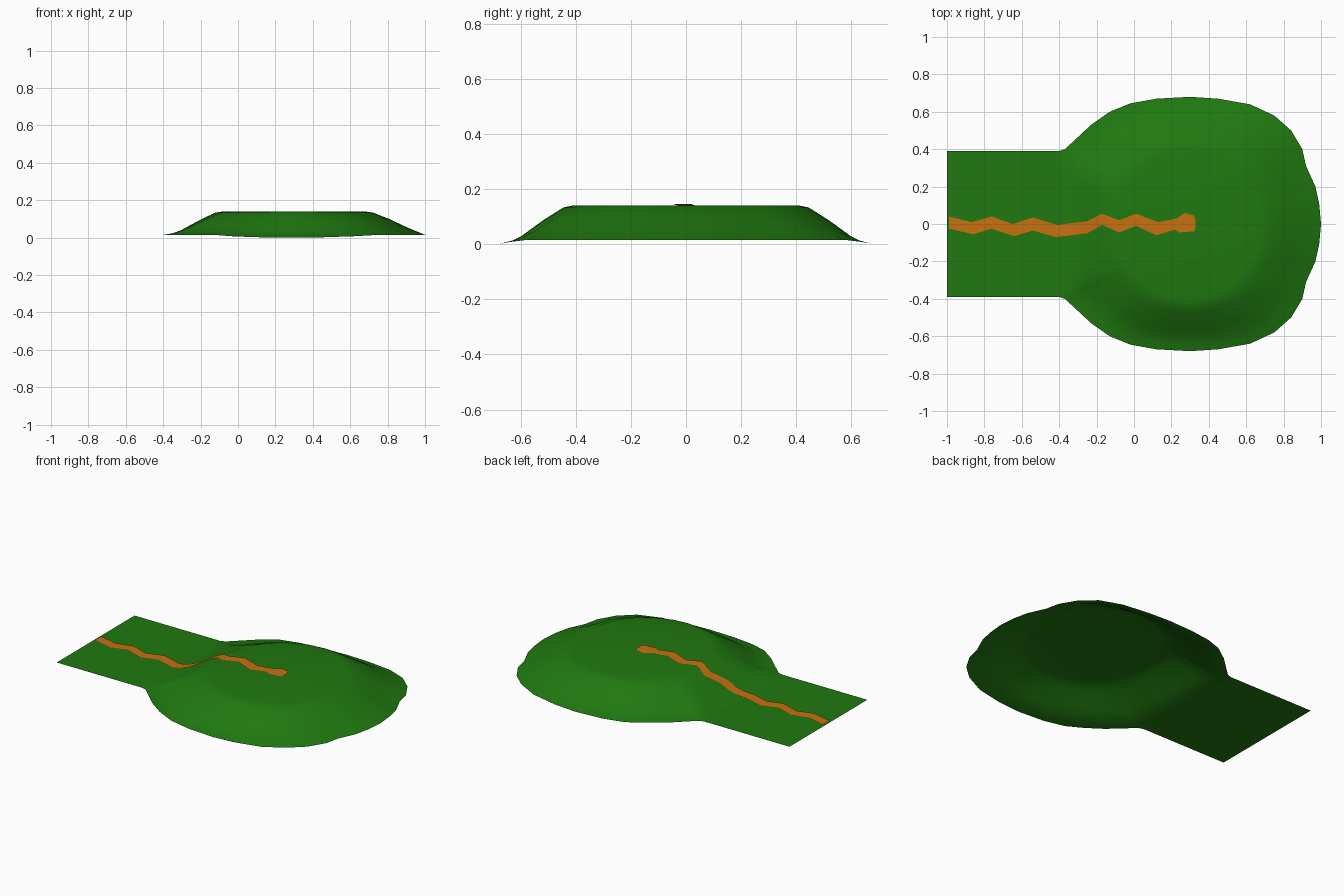
import bpy, math

if "Cube" in bpy.data.objects:
    bpy.data.objects.remove(bpy.data.objects["Cube"])

def material(name, color):
    m = bpy.data.materials.new(name)
    m.diffuse_color = (*color, 1)
    m.use_nodes = True
    m.node_tree.nodes["Principled BSDF"].inputs["Base Color"].default_value = m.diffuse_color
    return m

grass = material("grass", (0.014, 0.19, 0.005))
dirt = material("dirt", (0.58, 0.16, 0.005))

def make(name, verts, faces, mat):
    me = bpy.data.meshes.new(name)
    me.from_pydata(verts, [], faces)
    me.materials.append(mat)
    ob = bpy.data.objects.new(name, me)
    bpy.context.collection.objects.link(ob)
    bpy.context.view_layer.objects.active = ob
    ob.select_set(True)
    bpy.ops.object.shade_smooth_by_angle(angle=math.radians(40))
    ob.select_set(False)
    return ob

def lerp_table(table, x):
    for (x0, y0), (x1, y1) in zip(table, table[1:]):
        if x <= x1:
            return y0 + (y1 - y0) * max(0, (x - x0) / (x1 - x0))
    return table[-1][1]

# Hill: rings from the wavy rim up to an oval plateau
BASE, TOP, CX = 0.015, 0.14, 0.3
half = [(1.0, 0), (0.99, 0.11), (0.97, 0.2), (0.92, 0.31), (0.9, 0.4),
        (0.84, 0.5), (0.75, 0.58), (0.62, 0.64), (0.45, 0.67), (0.3, 0.68),
        (0.12, 0.67), (-0.02, 0.645), (-0.13, 0.6), (-0.23, 0.53),
        (-0.31, 0.455), (-0.37, 0.4), (-0.4, 0.39), (-0.4, 0.26),
        (-0.4, 0.13), (-0.4, 0)]
rim = half + [(x, -y) for x, y in half[-2:0:-1]]
n = len(rim)
steps = [0, 0.15, 0.3, 0.45, 0.6, 0.75, 0.87, 1]
soft = [(0, 0), (0.15, 0.06), (0.3, 0.2), (0.6, 0.62), (0.87, 0.95), (1, 1)]
steep = [(0, 0), (0.3, 0.32), (0.6, 0.68), (0.87, 0.95), (1, 1)]

verts, faces = [], []
for t in steps:
    for x, y in rim:
        a = math.atan2(y, x - CX)
        px, py = CX + 0.38 * math.cos(a), 0.41 * math.sin(a)
        z0 = BASE * min(1, max(0, (0.68 - abs(y)) / 0.08))
        k = max(0, math.cos(a))
        f = lerp_table(soft, t) * (1 - k) + lerp_table(steep, t) * k
        verts.append((x + (px - x) * t, y + (py - y) * t, z0 + (TOP - z0) * f))
for r in range(len(steps) - 1):
    for i in range(n):
        j = (i + 1) % n
        faces.append((r * n + i, r * n + j, (r + 1) * n + j, (r + 1) * n + i))
faces.append(tuple((len(steps) - 1) * n + i for i in range(n)))
make("hill", verts, faces, grass)

# Flat approach strip
make("approach", [(-1, -0.39, BASE), (-0.4, -0.39, BASE), (-0.4, 0.39, BASE),
                  (-1, 0.39, BASE)], [(0, 1, 2, 3)], grass)

# Winding path draped over the ground
upper = [(-0.99, 0.04), (-0.87, 0.01), (-0.76, 0.04), (-0.65, 0), (-0.54, 0.035),
         (-0.41, -0.005), (-0.25, 0.015), (-0.17, 0.055), (-0.08, 0.02),
         (0.01, 0.055), (0.13, 0.01), (0.23, 0.03), (0.27, 0.06), (0.32, 0.045),
         (0.33, 0.02)]
lower = [(-0.99, -0.025), (-0.86, -0.055), (-0.76, -0.025), (-0.64, -0.065),
         (-0.54, -0.035), (-0.42, -0.07), (-0.25, -0.05), (-0.17, -0.005),
         (-0.08, -0.045), (0.01, -0.01), (0.12, -0.06), (0.22, -0.03),
         (0.24, -0.045), (0.32, -0.04), (0.33, -0.02)]

def ground(x):
    t = (x + 0.4) / (CX - 0.38 + 0.4)
    return BASE + (TOP - BASE) * lerp_table(soft, min(1, max(0, t)))

xs = sorted({x for x, _ in upper + lower} | {-0.4 + 0.32 * t for t in steps})
pv = []
for x in xs:
    z = ground(x) + 0.005
    pv += [(x, lerp_table(lower, x), z), (x, lerp_table(upper, x), z)]
pf = [(2 * i, 2 * i + 2, 2 * i + 3, 2 * i + 1) for i in range(len(xs) - 1)]
make("path", pv, pf, dirt)
